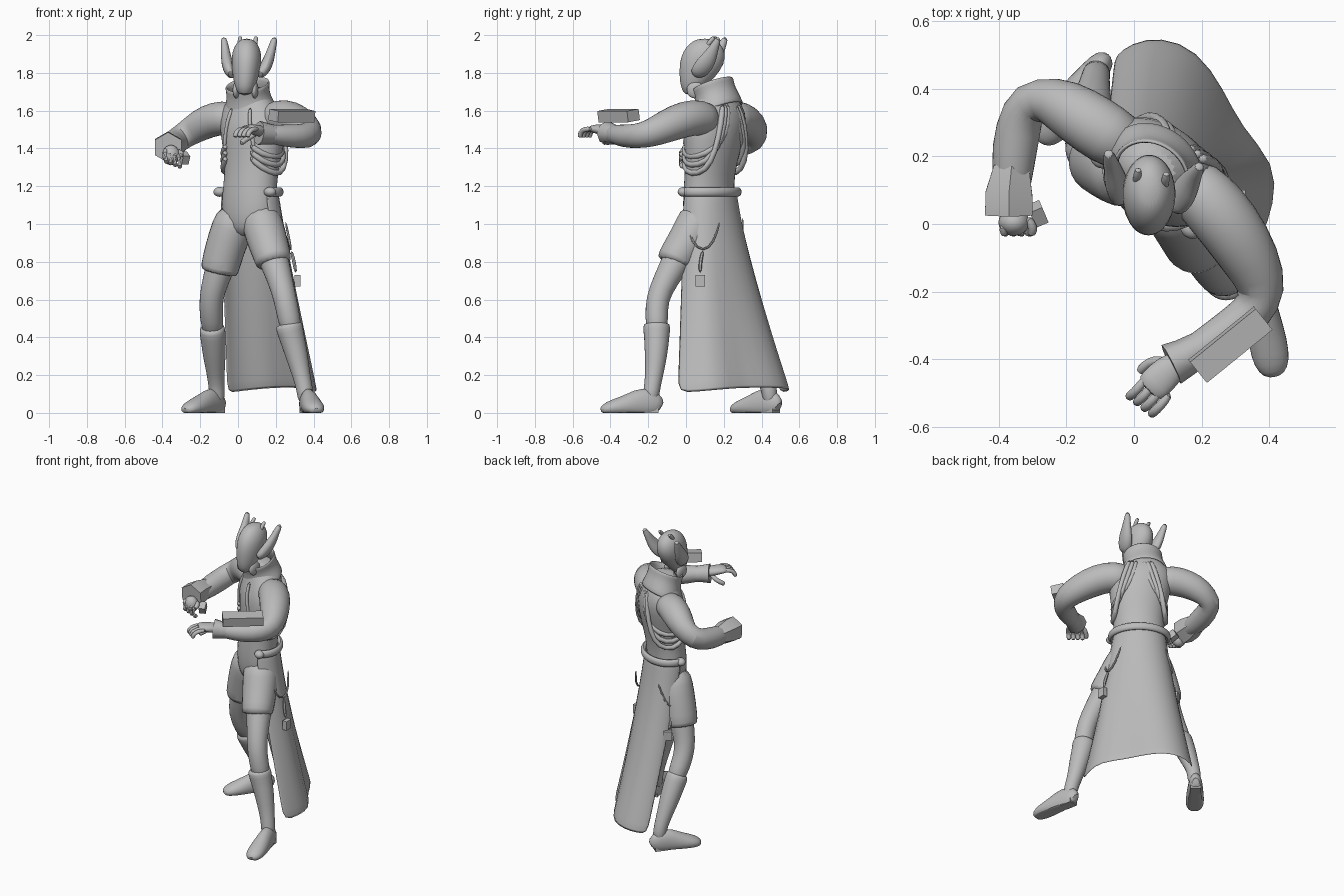
import bpy, bmesh, math
from mathutils import Vector, Matrix

if "Cube" in bpy.data.objects:
    bpy.data.objects.remove(bpy.data.objects["Cube"])

grey = bpy.data.materials.new("plain grey")
grey.use_nodes = True
grey.diffuse_color = (0.5, 0.5, 0.5, 1)
grey.node_tree.nodes["Principled BSDF"].inputs["Base Color"].default_value = (0.5, 0.5, 0.5, 1)

UP, FRONT = Vector((0, 0, 1)), Vector((0, -1, 0))
TURN = math.radians(-38)          # the torso is turned to its right
BODY_LEFT = Matrix.Rotation(TURN, 3, "Z") @ Vector((1, 0, 0))


def finish(name, bm, subdiv=1, thick=0.0, angle=50):
    bmesh.ops.recalc_face_normals(bm, faces=bm.faces)
    mesh = bpy.data.meshes.new(name)
    bm.to_mesh(mesh)
    bm.free()
    mesh.materials.append(grey)
    ob = bpy.data.objects.new(name, mesh)
    bpy.context.collection.objects.link(ob)
    if thick:
        ob.modifiers.new("thickness", "SOLIDIFY").thickness = thick
    if subdiv:
        ob.modifiers.new("smooth", "SUBSURF").levels = subdiv
        ob.modifiers["smooth"].render_levels = subdiv
    bpy.ops.object.select_all(action="DESELECT")
    bpy.context.view_layer.objects.active = ob
    ob.select_set(True)
    bpy.ops.object.shade_smooth_by_angle(angle=math.radians(angle))
    return ob


def loft(name, rings, ref=UP, normal=None, sides=14, caps=True, floor=False, **kw):
    """Skin elliptical rings (x, y, z, radius along ref, other radius)."""
    bm = bmesh.new()
    mids = [Vector(r[:3]) for r in rings]
    loops = []
    for i, r in enumerate(rings):
        t = normal or mids[min(i + 1, len(mids) - 1)] - mids[max(i - 1, 0)]
        t = t.normalized()
        u = (ref - t * ref.dot(t)).normalized()
        v = t.cross(u)
        loop = []
        for k in range(sides):
            q = math.tau * k / sides
            p = mids[i] + u * r[3] * math.cos(q) + v * r[-1] * math.sin(q)
            if floor:
                p.z = max(p.z, 0)
            loop.append(bm.verts.new(p))
        loops.append(loop)
    for a, b in zip(loops, loops[1:]):
        for k in range(sides):
            j = (k + 1) % sides
            bm.faces.new((a[k], a[j], b[j], b[k]))
    if caps:
        bm.faces.new(loops[0])
        bm.faces.new(loops[-1])
    return finish(name, bm, **kw)


def ball(name, centre, size, angle=0.0):
    bm = bmesh.new()
    bmesh.ops.create_uvsphere(bm, u_segments=20, v_segments=14, radius=1)
    m = Matrix.Translation(centre) @ Matrix.Rotation(angle, 4, "Z") @ Matrix.Diagonal((*size, 1))
    bmesh.ops.transform(bm, matrix=m, verts=bm.verts)
    return finish(name, bm, subdiv=0)


def box(name, centre, size, angle=0.0, roll=0.0):
    bm = bmesh.new()
    bmesh.ops.create_cube(bm, size=1)
    m = (Matrix.Translation(centre) @ Matrix.Rotation(angle, 4, "Z")
         @ Matrix.Rotation(roll, 4, "X") @ Matrix.Diagonal((*size, 1)))
    bmesh.ops.transform(bm, matrix=m, verts=bm.verts)
    return finish(name, bm, subdiv=0, angle=30)


def local(p, centre, turn):
    """Turn a point given in a part's own frame into the model frame."""
    return tuple(Matrix.Rotation(turn, 3, "Z") @ Vector(p) + Vector(centre))


def waist(degrees, a, b):
    """Point on the waistline ellipse; zero degrees is the wearer's left."""
    q = math.radians(degrees)
    return Vector(local((a * math.cos(q), b * math.sin(q), 1.17), (.062, .125, 0), TURN))


def tube(name, points, radius, sides=8, ref=UP):
    return loft(name, [(*p, radius) for p in points], ref, sides=sides)


# Torso and hips
loft("torso", [(.05, .11, .93, .07, .06), (.055, .11, .98, .135, .1), (.06, .12, 1.06, .165, .12),
               (.06, .12, 1.16, .16, .12), (.07, .125, 1.26, .155, .118), (.08, .14, 1.38, .172, .13),
               (.08, .15, 1.5, .198, .145), (.07, .17, 1.59, .19, .125), (.06, .17, 1.66, .12, .1),
               (.055, .15, 1.74, .07, .07)], BODY_LEFT, UP, sides=20)

# Chest panel edges at the open jacket
for s, side in ((1, "left"), (-1, "right")):
    pts = [(s * .06, -.1, 1.62), (s * .075, -.13, 1.54), (s * .09, -.125, 1.46), (s * .1, -.12, 1.4)]
    tube(side + "_lapel", [local(p, (.08, .15, 0), TURN) for p in pts], .012)
    # Draped cords from the nape, under the arm, to the chest
    for k in range(3):
        d = .045 * k
        pts = [(s * (.02 + .02 * k), .11, 1.64), (s * (.04 + .03 * k), .13, 1.53),
               (s * (.085 + .025 * k), .12, 1.43 - d / 2), (s * .152, .07, 1.37 - d),
               (s * .172, -.02, 1.35 - d), (s * .13, -.095, 1.37 - d * .8), (s * .08, -.128, 1.42 - d * .7)]
        tube(f"{side}_cord_{k}", [local(p, (.078, .145, 0), TURN) for p in pts], .018)

# Belt, open at the front, with rounded ends
belt = [waist(-18 + 216 * i / 18, .178, .137) for i in range(19)]
loft("belt", [(*p, .027, .018) for p in belt], UP, sides=8)
for name, p in (("left_belt_end", belt[0]), ("right_belt_end", belt[-1])):
    ball(name, p, (.034, .03, .026), TURN)

# Coat skirt: waist arc spread to a wide hem, hanging straighter at the back
hem = [(.38, -.05, .1), (.42, .06, .11), (.425, .18, .12), (.32, .29, .13), (.27, .4, .13),
       (.19, .52, .13), (.08, .56, .12), (-.01, .54, .11), (-.06, .5, .1)]
rows, cols = 11, len(hem)
bm = bmesh.new()
grid = []
for i in range(rows):
    s = i / (rows - 1)
    line = []
    for j, h in enumerate(hem):
        t = j / (cols - 1)
        top = waist(-28 + 234 * t, .172, .135)
        fall = s ** (1.35 - .3 * t ** 3)
        line.append(bm.verts.new((top.x + (h[0] - top.x) * s ** 1.08,
                                  top.y + (h[1] - top.y) * fall, top.z + (h[2] - top.z) * s)))
    grid.append(line)
for a, b in zip(grid, grid[1:]):
    for j in range(cols - 1):
        bm.faces.new((a[j], a[j + 1], b[j + 1], b[j]))
finish("coat_skirt", bm, thick=.008)

# Hanging straps and buckles on both hips
tube("left_hip_strap", [(.225, .0, 1.02), (.262, .03, .9), (.282, .09, .85), (.275, .15, .9), (.25, .18, 1.02)], .008, 6)
tube("left_strap_tail", [(.282, .09, .86), (.297, .075, .8), (.307, .075, .74)], .011, 6, FRONT)
box("left_buckle", (.315, .075, .7), (.03, .05, .06))
tube("right_hip_strap", [(-.09, .15, 1.04), (-.105, .2, .92), (-.09, .26, .87), (-.05, .3, .92), (0, .3, 1.04)], .008, 6)
tube("right_strap_tail", [(-.09, .26, .87), (-.085, .28, .8), (-.08, .3, .74)], .011, 6, FRONT)
box("right_buckle", (-.08, .31, .71), (.05, .03, .06), .6)

# Legs: bare leg, short trouser, boot and shoe
loft("left_leg", [(.13, .06, 1.0, .1), (.18, -.03, .84, .085), (.225, -.11, .7, .068), (.25, -.155, .6, .062),
                  (.27, -.155, .5, .062), (.29, -.155, .4, .055)], FRONT)
loft("right_leg", [(-.01, .15, 1.0, .1), (-.07, .18, .84, .085), (-.12, .195, .7, .072), (-.145, .215, .6, .064),
                   (-.14, .26, .5, .064), (-.13, .32, .4, .055)], FRONT)
loft("left_short", [(.11, .08, 1.08, .1), (.135, .05, .98, .115), (.165, -.01, .88, .106),
                    (.19, -.065, .8, .1), (.192, -.068, .79, .09)], FRONT)
loft("right_short", [(.0, .14, 1.08, .1), (-.03, .16, .98, .115), (-.07, .175, .87, .108),
                     (-.1, .19, .75, .105), (-.102, .191, .74, .095)], FRONT)
loft("left_boot", [(.268, -.155, .475, .066), (.27, -.155, .46, .076), (.285, -.155, .4, .068), (.31, -.158, .31, .062),
                   (.335, -.168, .2, .048), (.355, -.182, .12, .044), (.36, -.19, .05, .045)], FRONT)
loft("right_boot", [(-.138, .28, .46, .06), (-.136, .287, .445, .072), (-.13, .32, .38, .068), (-.125, .36, .3, .062),
                    (-.118, .41, .2, .047), (-.112, .445, .12, .042), (-.11, .445, .05, .043)], FRONT)
SHOE = [(0, .035, .025), (.06, .07, .04), (.3, .09, .047), (.55, .062, .056), (.8, .045, .06), (.95, .03, .045), (1, .015, .02)]
for name, heel, toe in (("left", (.355, -.135), (.415, -.45)), ("right", (-.085, .49), (-.28, .245))):
    h, t = Vector((*heel, 0)), Vector((*toe, 0))
    loft(name + "_shoe", [(*(h.lerp(t, f) + UP * a * .6), a, b) for f, a, b in SHOE], floor=True)
    a = math.atan2(t.y - h.y, t.x - h.x)
    box(name + "_heel", h.lerp(t, .18) + UP * .015, (.08, .065, .03), a)

# Arms
loft("left_arm", [(.15, .14, 1.54, .085), (.21, .08, 1.565, .098), (.28, .0, 1.56, .1), (.35, -.11, 1.515, .09),
                  (.385, -.2, 1.475, .074), (.35, -.265, 1.465, .066), (.27, -.325, 1.465, .063),
                  (.18, -.38, 1.475, .052), (.14, -.4, 1.48, .045)])
loft("right_arm", [(.0, .22, 1.55, .085), (-.08, .265, 1.565, .095), (-.16, .32, 1.545, .092), (-.24, .365, 1.5, .08),
                   (-.315, .37, 1.45, .07), (-.345, .28, 1.42, .072), (-.36, .17, 1.405, .066), (-.36, .05, 1.39, .048)])
loft("left_cuff", [(.2, -.365, 1.472, .05), (.15, -.395, 1.478, .057), (.11, -.415, 1.482, .064)], sides=8, subdiv=0)
loft("right_cuff", [(-.362, .17, 1.41, .06), (-.37, .09, 1.41, .08), (-.37, .028, 1.405, .081)], sides=6, subdiv=0)
box("left_bracer", (.285, -.357, 1.574), (.25, .08, .06), math.radians(39), .15)
box("right_grip_block", (-.285, .03, 1.35), (.04, .055, .05), .4, .5)

# Left hand, fingers arched
loft("left_palm", [(.14, -.4, 1.485, .032, .036), (.1, -.435, 1.497, .03, .05),
                   (.06, -.475, 1.505, .024, .052), (.04, -.495, 1.503, .018, .046)])
for k in range(4):
    x, y = .022 + .022 * k, -.462 - .017 * k
    tube(f"left_finger_{k}", [(x + .02, y + .015, 1.503), (x - .012, y - .028, 1.503),
                              (x - .032, y - .045, 1.485), (x - .038, y - .05, 1.455)], .015)
tube("left_thumb", [(.1, -.41, 1.48), (.06, -.4, 1.46), (.03, -.42, 1.44), (.015, -.44, 1.425)], .016)

# Closed right hand
ball("right_fist", (-.355, .005, 1.365), (.046, .04, .053))
for k in range(4):
    x, z = -.385 + .024 * k, 1.365 - .009 * k
    tube(f"right_finger_{k}", [(x, .0, z + .03), (x, -.035, z + .012), (x + .004, -.035, z - .025), (x + .006, -.005, z - .04)], .0155)
tube("right_thumb", [(-.32, .02, 1.385), (-.295, -.01, 1.375), (-.305, -.035, 1.36)], .016)

# Collar, higher at the nape
loft("collar", [(.065, .175, 1.6, .155, .13), (.055, .165, 1.66, .125, .115), (.052, .15, 1.705, .118, .108),
                (.05, .14, 1.74, .128, .115)], BODY_LEFT, Vector((-.2, -.35, 1)), sides=20, caps=False, thick=.014)

# Head: egg-shaped mask with jaw discs, ear fins and small crest horns
HEAD, NOD = (.045, .09, 0), math.radians(-8)
loft("head", [local(c, HEAD, NOD) + r for c, r in (
    ((0, -.065, 1.68), (.034, .034)), ((0, -.055, 1.73), (.055, .066)), ((0, -.028, 1.78), (.07, .098)),
    ((0, -.005, 1.85), (.081, .122)), ((0, .005, 1.91), (.079, .115)), ((0, .01, 1.957), (.058, .084)),
    ((0, .01, 1.982), (.025, .038)))], Vector((1, 0, 0)), UP, sides=18)
for s, side in ((1, "left"), (-1, "right")):
    ball(side + "_jaw_disc", local((s * .05, -.035, 1.71), HEAD, NOD), (.018, .045, .045), NOD)
    fin = ((.07, -.035, 1.79, .03), (.088, -.01, 1.805, .048), (.105, .025, 1.845, .054),
           (.118, .055, 1.89, .04), (.127, .08, 1.94, .025), (.138, .105, 1.99, .015))
    loft(side + "_ear_fin", [local((s * x, y, z), HEAD, NOD) + (r, r * .45 + .01) for x, y, z, r in fin], FRONT, sides=10)
    tube(side + "_crest_horn", [local((s * .042, y, z), HEAD, NOD) for y, z in ((.02, 1.93), (.045, 1.97), (.07, 1.992))], .013)
